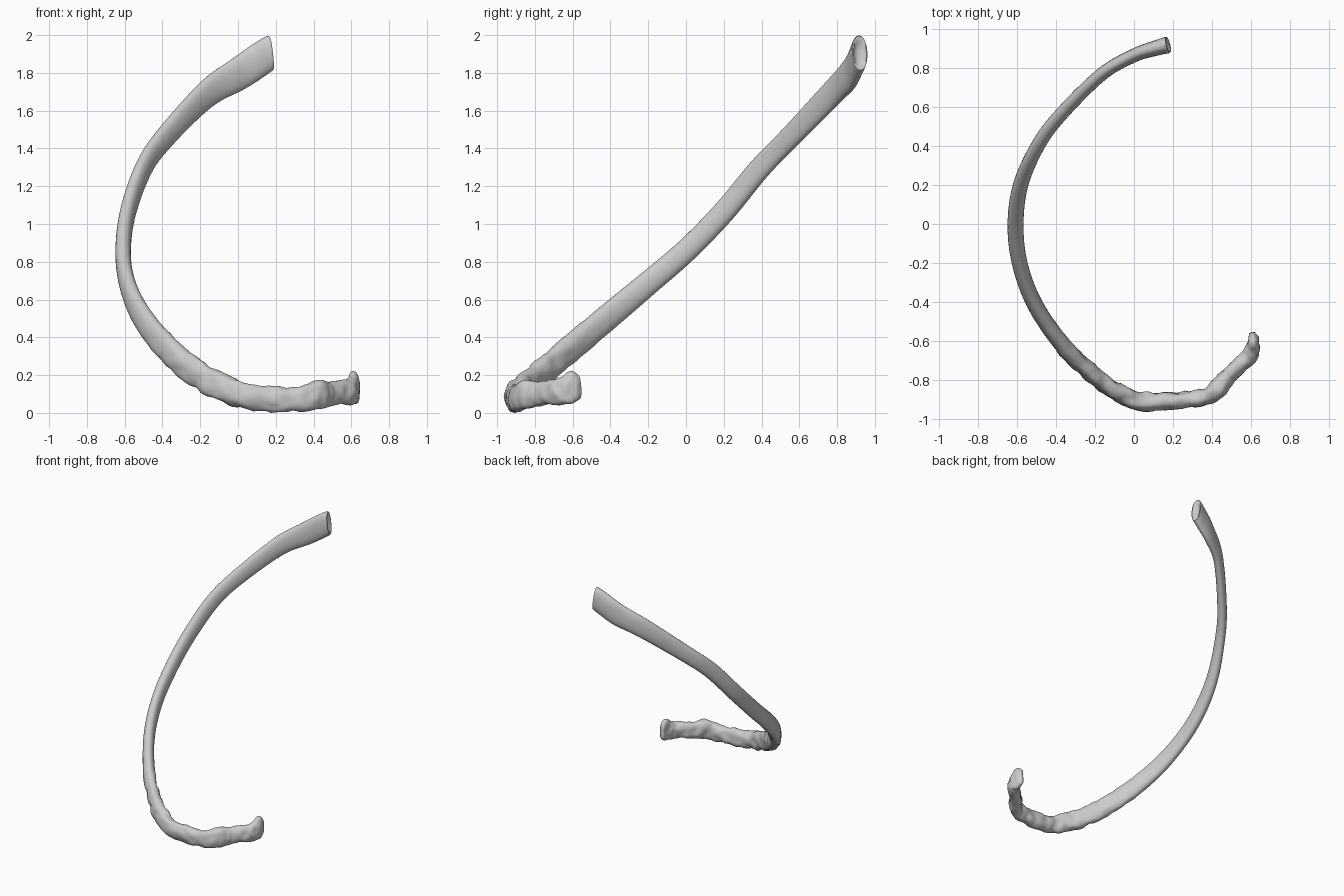
import bpy, bmesh, math
from mathutils import Vector, noise

if "Cube" in bpy.data.objects:
    bpy.data.objects.remove(bpy.data.objects["Cube"])

# Stations along the rib: x, y, z, half thickness, half height, lean
# (lean 1 = section square to the path, 0 = section upright)
STATIONS = [
    (0.168, 0.918, 1.905, .043, .095, .25),
    (0.12, 0.905, 1.875, .040, .096, .35),
    (0.00, 0.865, 1.795, .035, .088, .7),
    (-0.17, 0.765, 1.685, .034, .074, 1),
    (-0.39, 0.545, 1.455, .035, .062, 1),
    (-0.50, 0.39, 1.295, .036, .060, 1),
    (-0.582, 0.20, 1.065, .039, .060, 1),
    (-0.608, 0.00, 0.86, .041, .061, 1),
    (-0.587, -0.20, 0.688, .040, .064, 1),
    (-0.515, -0.40, 0.52, .041, .069, 1),
    (-0.385, -0.60, 0.352, .043, .073, 1),
    (-0.25, -0.74, 0.232, .044, .075, 1),
    (-0.11, -0.85, 0.148, .047, .074, 1),
    (0.03, -0.908, 0.095, .048, .073, 1),
    (0.20, -0.908, 0.073, .043, .065, 1),
    (0.36, -0.890, 0.077, .043, .066, 1),
    (0.43, -0.845, 0.098, .046, .079, .8),
    (0.49, -0.775, 0.100, .040, .064, .8),
    (0.57, -0.70, 0.108, .042, .062, .8),
    (0.608, -0.645, 0.125, .040, .077, .8),
    (0.612, -0.60, 0.138, .030, .080, .8),
    (0.606, -0.568, 0.142, .020, .062, .8),
]
STEPS, SIDES = 8, 28


def catmull(p0, p1, p2, p3, t):
    return [0.5 * (2 * b + (c - a) * t + (2 * a - 5 * b + 4 * c - d) * t * t
                   + (3 * b - a - 3 * c + d) * t ** 3)
            for a, b, c, d in zip(p0, p1, p2, p3)]


def sample_path():
    pts = [STATIONS[0]] + STATIONS + [STATIONS[-1]]
    out = [catmull(*pts[i:i + 4], s / STEPS)
           for i in range(len(STATIONS) - 1) for s in range(STEPS)]
    return out + [list(STATIONS[-1])]


def spow(v, e):
    return math.copysign(abs(v) ** e, v)


# Rib body: flattened oval swept along the curve
samples = sample_path()
bm = bmesh.new()
rings = []
for i, (x, y, z, a, h, lean) in enumerate(samples):
    c = Vector((x, y, z))
    lo, hi = samples[max(i - 1, 0)], samples[min(i + 1, len(samples) - 1)]
    t = (Vector(hi[:3]) - Vector(lo[:3])).normalized()
    side = Vector((t.y, -t.x, 0)).normalized()
    up = Vector((0, 0, 1))
    up = (up - lean * t.z * t).normalized()
    # Lumpy surface on the cartilage end only
    rough = min(1, max(0, (i / STEPS - 9) / 2))
    ring = []
    for k in range(SIDES):
        ang = 2 * math.pi * k / SIDES
        p = c + side * a * spow(math.cos(ang), .9) + up * h * spow(math.sin(ang), .9)
        n = noise.noise(p * 16) * .014 + noise.noise(p * 32) * .005
        ring.append(bm.verts.new(p + (p - c).normalized() * n * rough))
    rings.append(ring)
for r, s in zip(rings, rings[1:]):
    for k in range(SIDES):
        bm.faces.new((r[k], r[(k + 1) % SIDES], s[(k + 1) % SIDES], s[k]))


# End caps: rim rounded over, then a shallow dish or dome
def cap(ring, profile, out):
    mid = sum((v.co for v in ring), Vector()) / SIDES
    base = [v.co.copy() for v in ring]
    prev = ring
    for scale, push in profile:
        new = [bm.verts.new(mid + (b - mid) * scale + out * push) for b in base]
        for k in range(SIDES):
            bm.faces.new((prev[k], prev[(k + 1) % SIDES], new[(k + 1) % SIDES], new[k]))
        prev = new
    bm.faces.new(prev)


cap(rings[0], [(.95, .008), (.82, .009), (.6, -.004), (.2, -.010)], Vector((.9, .35, .1)))
cap(rings[-1], [(.9, .006), (.6, .010), (.2, .012)], Vector((-.2, 1, .1)))
bmesh.ops.recalc_face_normals(bm, faces=bm.faces)

# Rest exactly on the ground
low = min(v.co.z for v in bm.verts)
bmesh.ops.translate(bm, verts=bm.verts, vec=(0, 0, -low))

mesh = bpy.data.meshes.new("rib")
bm.to_mesh(mesh)
bm.free()
rib = bpy.data.objects.new("rib", mesh)
bpy.context.collection.objects.link(rib)
bpy.context.view_layer.objects.active = rib
rib.select_set(True)
bpy.ops.object.shade_smooth_by_angle(angle=math.radians(50))
